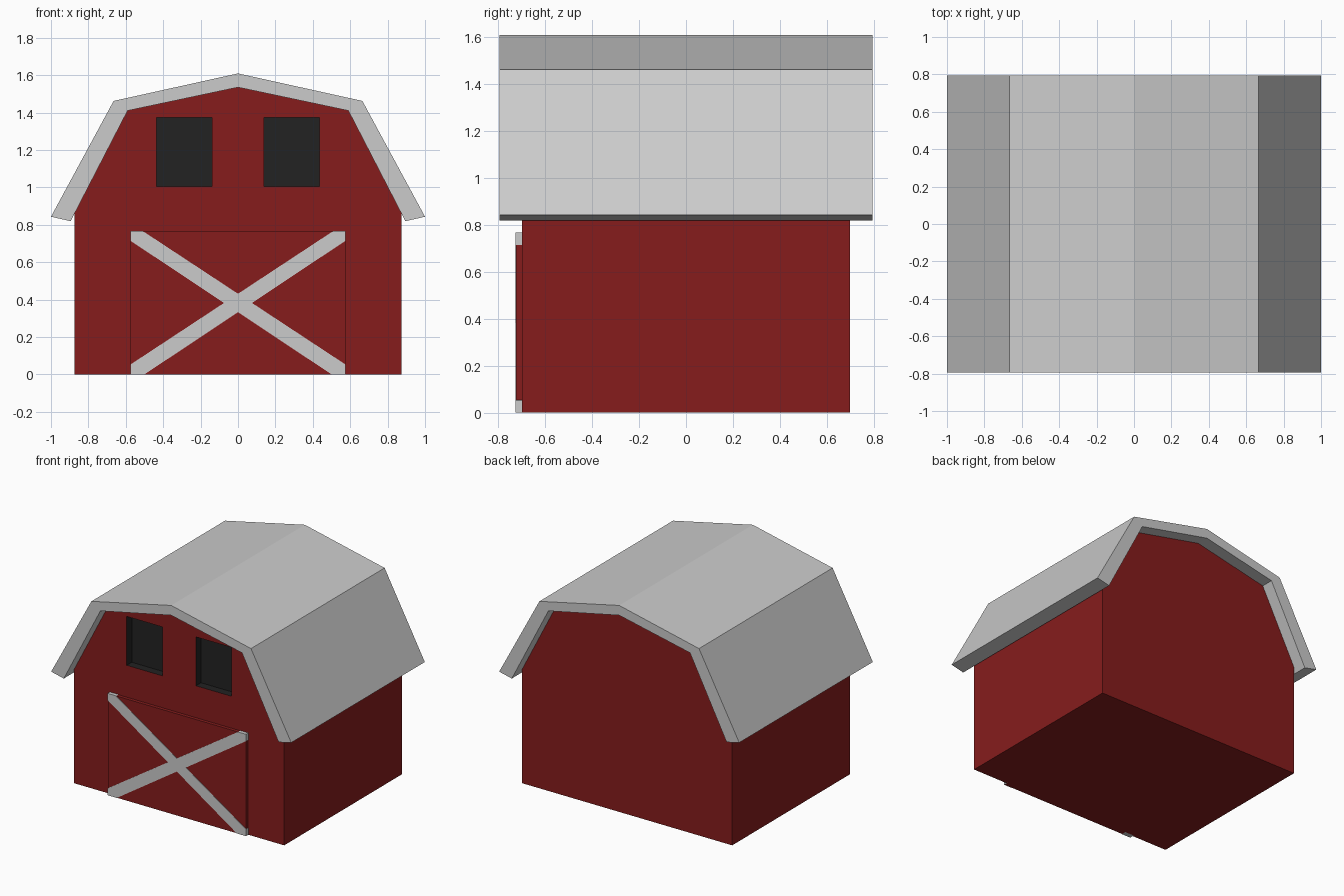
import bpy, bmesh

if "Cube" in bpy.data.objects:
    bpy.data.objects.remove(bpy.data.objects["Cube"])


def material(name, colour):
    m = bpy.data.materials.new(name)
    m.diffuse_color = (*colour, 1)
    m.use_nodes = True
    m.node_tree.nodes["Principled BSDF"].inputs["Base Color"].default_value = m.diffuse_color
    return m


def prism(name, outline, y0, y1, mat=None):
    """Extrude an x/z outline along y."""
    bm = bmesh.new()
    face = bm.faces.new([bm.verts.new((x, y0, z)) for x, z in outline])
    new = bmesh.ops.extrude_face_region(bm, geom=[face])["geom"]
    bmesh.ops.translate(bm, vec=(0, y1 - y0, 0),
                        verts=[v for v in new if isinstance(v, bmesh.types.BMVert)])
    bmesh.ops.recalc_face_normals(bm, faces=bm.faces)
    mesh = bpy.data.meshes.new(name)
    bm.to_mesh(mesh)
    bm.free()
    ob = bpy.data.objects.new(name, mesh)
    bpy.context.collection.objects.link(ob)
    if mat:
        mesh.materials.append(mat)
    return ob


def mirrored(half):
    """Complete an outline whose first or last points may lie on x = 0."""
    return half + [(-x, z) for x, z in reversed(half) if x > 0]


def rect(x0, x1, z0, z1):
    return [(x0, z0), (x1, z0), (x1, z1), (x0, z1)]


red = material("barn_red", (0.24, 0.012, 0.012))
dark = material("window_dark", (0.016, 0.016, 0.016))

# Gambrel body, tucked slightly into the roof
body = prism("barn_body", mirrored([(0.875, 0), (0.875, 0.87), (0.592, 1.418), (0, 1.543)]),
             -0.7, 0.7, red)
body.data.materials.append(dark)

# Recessed loft windows
for side in (-1, 1):
    cutter = prism("window_cutter", rect(*sorted((side * 0.14, side * 0.437)), 1.005, 1.373),
                   -0.8, -0.64)
    cutter.hide_render = True
    cut = body.modifiers.new("window", 'BOOLEAN')
    cut.object = cutter
    cut.solver = 'EXACT'
    bpy.context.view_layer.objects.active = body
    bpy.ops.object.modifier_apply(modifier=cut.name)
    bpy.data.objects.remove(cutter)
for p in body.data.polygons:
    c = p.center
    p.material_index = int(-0.699 < c.y < -0.6 and 1 < c.z < 1.38 and abs(c.x) < 0.45)

# Folded roof shell with overhanging eaves
outer = [(-1, 0.843), (-0.665, 1.462), (0, 1.609), (0.665, 1.462), (1, 0.843)]
inner = [(0.895, 0.819), (0.59, 1.41), (0, 1.535), (-0.59, 1.41), (-0.895, 0.819)]
prism("roof", outer + inner, -0.795, 0.795)

# Door panel and its crossed planks
prism("door", rect(-0.575, 0.575, 0, 0.765), -0.725, -0.69, red)
plank = [(-0.576, 0), (-0.5, 0), (0.576, 0.715), (0.576, 0.767), (0.51, 0.767), (-0.576, 0.052)]
for name, side in (("door_plank_rising", 1), ("door_plank_falling", -1)):
    prism(name, [(side * x, z) for x, z in plank], -0.728, -0.69)
